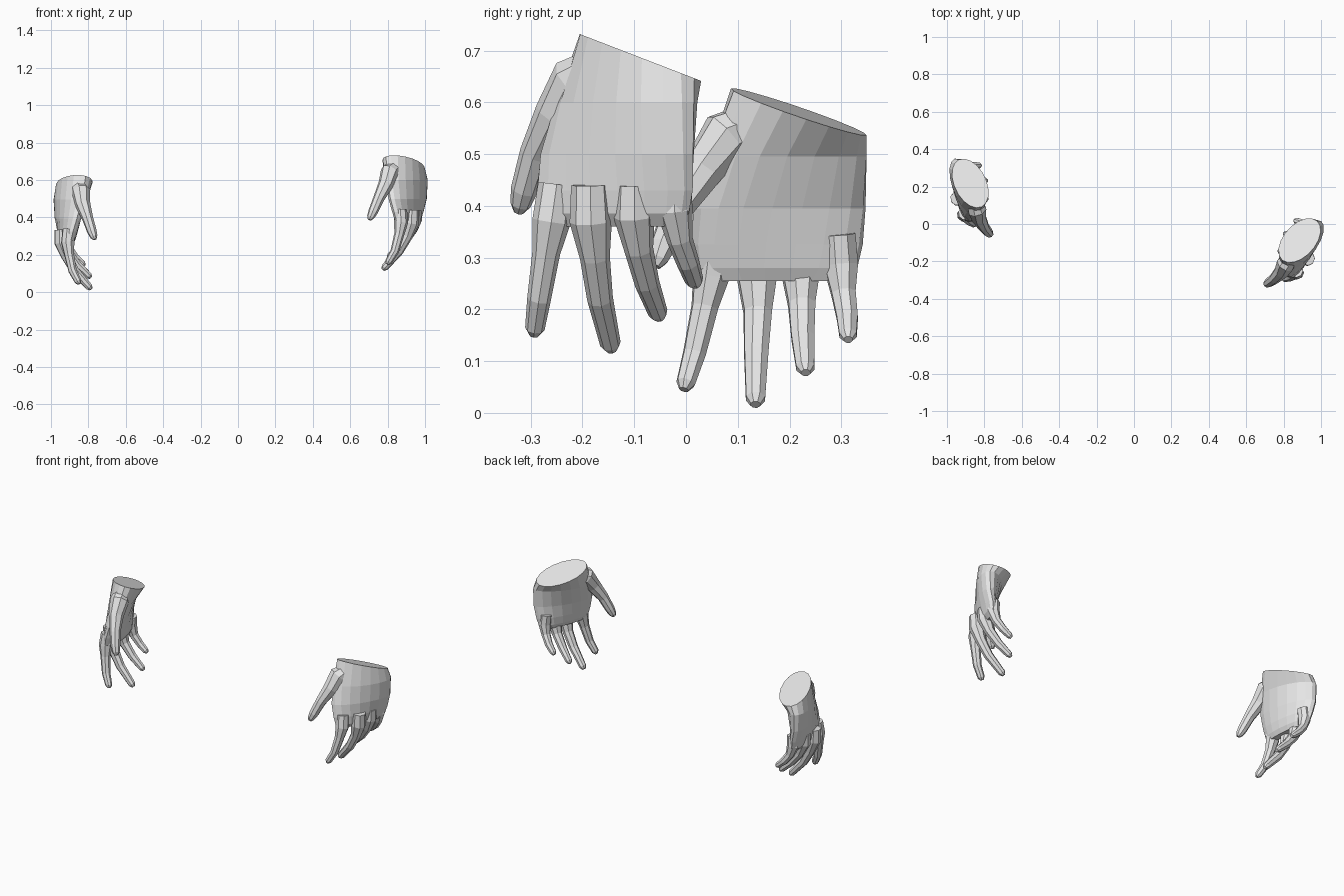
import bpy
import bmesh
from math import sin, cos, radians, tau
from mathutils import Matrix, Vector

default_cube = bpy.data.objects.get("Cube")
if default_cube:
    bpy.data.objects.remove(default_cube, do_unlink=True)

# Single plain grey
COLOUR = (0.8, 0.8, 0.8, 1.0)
grey = bpy.data.materials.new("light_grey")
grey.use_nodes = True
grey.diffuse_color = COLOUR
shader = next(n for n in grey.node_tree.nodes if n.type == 'BSDF_PRINCIPLED')
shader.inputs["Base Color"].default_value = COLOUR


def loft(name, rings, placement):
    """Skin closed rings of equal length, cap both ends and place the part."""
    bm = bmesh.new()
    loops = [[bm.verts.new(placement @ p) for p in ring] for ring in rings]
    count = len(loops[0])
    for low, high in zip(loops, loops[1:]):
        for i in range(count):
            j = (i + 1) % count
            bm.faces.new((low[i], low[j], high[j], high[i]))
    bm.faces.new(loops[0])
    bm.faces.new(loops[-1])
    bmesh.ops.recalc_face_normals(bm, faces=bm.faces)
    mesh = bpy.data.meshes.new(name)
    bm.to_mesh(mesh)
    bm.free()
    mesh.materials.append(grey)
    obj = bpy.data.objects.new(name, mesh)
    bpy.context.collection.objects.link(obj)
    return obj


def finger_rings(path, sides=8):
    """Rings square to the path, with a rounded tip after the last point."""
    points = [Vector(p[:3]) for p in path]
    radii = [p[3] for p in path]
    end_dir = (points[-1] - points[-2]).normalized()
    points.append(points[-1] + end_dir * radii[-1] * 0.8)
    radii.append(radii[-1] * 0.5)
    rings = []
    for i, p in enumerate(points):
        before, after = points[max(i - 1, 0)], points[min(i + 1, len(points) - 1)]
        tangent = (after - before).normalized()
        side = tangent.cross(Vector((1, 0, 0))).normalized()
        up = side.cross(tangent)
        rings.append([p + (side * cos(tau * k / sides) + up * sin(tau * k / sides)) * radii[i]
                      for k in range(sides)])
    return rings


def palm_rings(sections, sides=18):
    """Turned ellipses; the wrist ring follows the slanted cut."""
    rings = []
    for x, y, z, turn, wide, thick in sections:
        c, s = cos(radians(turn)), sin(radians(turn))
        ring = []
        for k in range(sides):
            u, v = wide * cos(tau * k / sides), thick * sin(tau * k / sides)
            ring.append(Vector((x + u * c - v * s, y + u * s + v * c, z)))
        rings.append(ring)
    for p in rings[0]:
        p.z = 0.73 - 0.386 * (p.y + 0.2)
    return rings


# Palm sections: centre, turn, half width, half thickness
PALM = [
    (.885, -.088, .69, 48, .140, .085),
    (.900, -.115, .60, 52, .165, .070),
    (.907, -.133, .50, 58, .173, .056),
    (.908, -.138, .43, 64, .168, .047),
    (.908, -.140, .385, 67, .158, .038),
    (.905, -.140, .36, 68, .135, .022),
]

# Finger paths: position and radius from root to tip
FINGERS = {
    "thumb": [(.85, -.16, .67, .040), (.812, -.213, .64, .052), (.79, -.253, .575, .041),
              (.752, -.292, .50, .030), (.722, -.313, .43, .026), (.709, -.32, .402, .020)],
    "index_finger": [(.868, -.25, .44, .036), (.872, -.260, .37, .037), (.862, -.270, .31, .027),
                     (.838, -.284, .22, .023), (.805, -.292, .163, .019)],
    "middle_finger": [(.93, -.185, .44, .037), (.927, -.184, .37, .041), (.905, -.176, .30, .029),
                      (.860, -.166, .22, .025), (.785, -.146, .133, .020)],
    "ring_finger": [(.945, -.10, .44, .036), (.94, -.100, .38, .040), (.917, -.091, .315, .028),
                    (.870, -.075, .25, .024), (.813, -.054, .193, .019)],
    "little_finger": [(.945, -.025, .45, .034), (.95, -.022, .39, .035), (.935, -.012, .335, .025),
                      (.905, .004, .29, .022), (.868, .016, .256, .018)],
}

# The right hand mirrors the left, turned a little and set lower and further back
mirror = Matrix.Scale(-1, 4, Vector((1, 0, 0)))
shift = Matrix.Translation((.824, .15, -.105))
turn = Matrix.Rotation(radians(16), 4, 'Z')
pivot = Matrix.Translation((-.817, .139, 0))
HANDS = {"left": Matrix.Identity(4), "right": mirror @ shift @ turn @ pivot}

for side_name, placement in HANDS.items():
    loft(side_name + "_palm", palm_rings(PALM), placement)
    for finger, path in FINGERS.items():
        loft(side_name + "_" + finger, finger_rings(path), placement)
